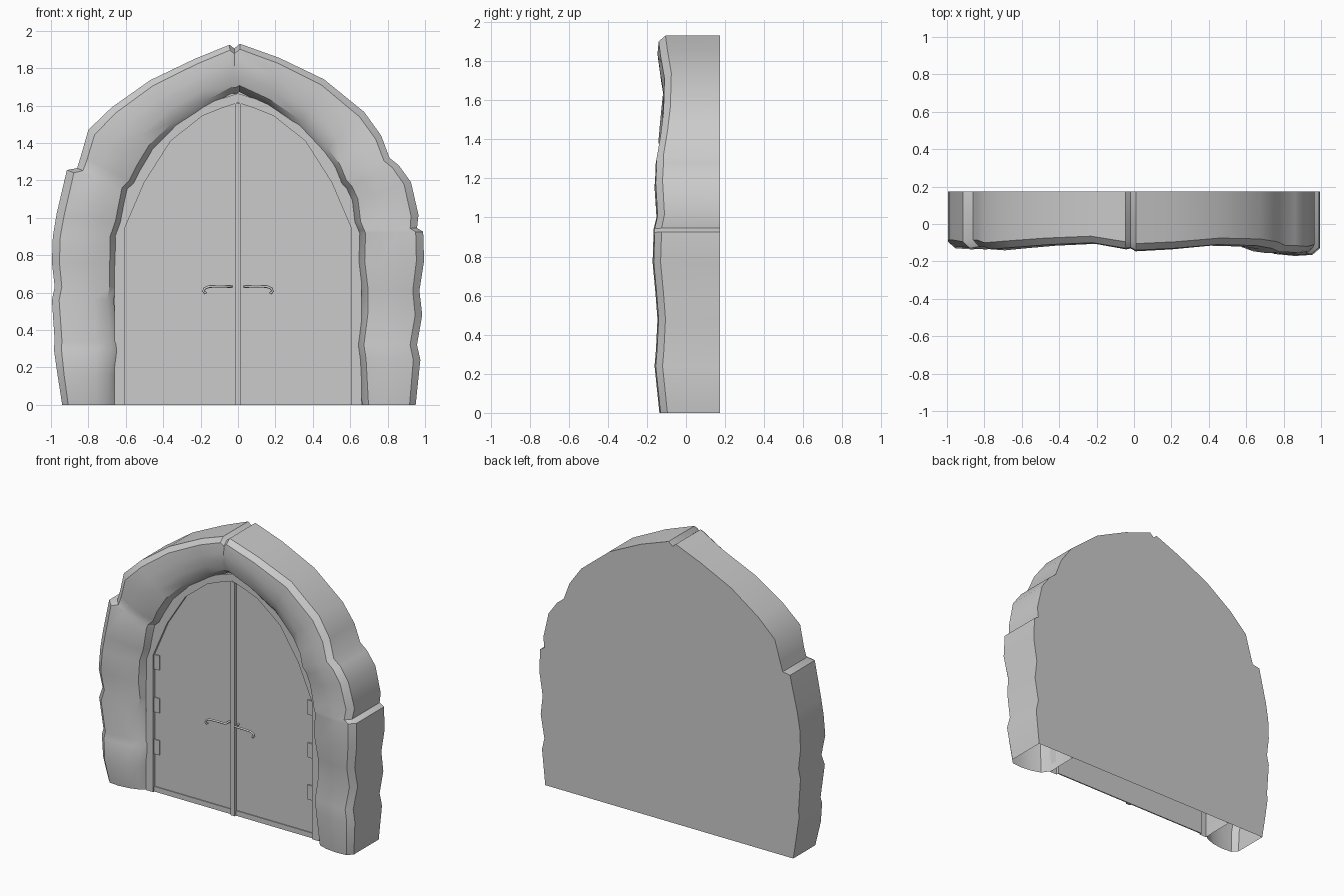
import bpy, bmesh, math
from mathutils import Vector, geometry

if "Cube" in bpy.data.objects:
    bpy.data.objects.remove(bpy.data.objects["Cube"])


def finish(name, bm, smooth=False):
    bmesh.ops.recalc_face_normals(bm, faces=bm.faces)
    me = bpy.data.meshes.new(name)
    bm.to_mesh(me)
    bm.free()
    ob = bpy.data.objects.new(name, me)
    bpy.context.collection.objects.link(ob)
    if smooth:
        bpy.ops.object.select_all(action='DESELECT')
        ob.select_set(True)
        bpy.context.view_layer.objects.active = ob
        bpy.ops.object.shade_smooth_by_angle(angle=math.radians(32))
    return ob


def loft(name, rows, smooth=False, cap_first=False):
    """Skin quads between successive rows of points."""
    bm = bmesh.new()
    vs = [[bm.verts.new(p) for p in r] for r in rows]
    for a, b in zip(vs, vs[1:]):
        for i in range(len(a) - 1):
            bm.faces.new((a[i], a[i + 1], b[i + 1], b[i]))
    if cap_first:
        bm.faces.new(vs[0])
    return finish(name, bm, smooth)


def box(name, x0, x1, y0, y1, z0, z1):
    bm = bmesh.new()
    bmesh.ops.create_cube(bm, size=1)
    for v in bm.verts:
        v.co = ((x0 + x1) / 2 + v.co.x * (x1 - x0),
                (y0 + y1) / 2 + v.co.y * (y1 - y0),
                (z0 + z1) / 2 + v.co.z * (z1 - z0))
    return finish(name, bm)


def mirrored(half):
    """Right half (bottom to peak) -> full arch, left to right."""
    return [(-x, z) for x, z in half] + [p for p in half[-2::-1]]


def at(pts, y):
    return [(x, y, z) for x, z in pts]


# Stone arch: outer outline x, z and front depth y, left foot to right foot
outer = [
    (-.94, 0, -.10), (-.965, .16, -.125), (-.985, .30, -.11), (-.98, .34, -.10),
    (-.995, .56, -.125), (-.98, .63, -.11), (-.995, .76, -.13), (-.99, .90, -.12),
    (-.97, 1.02, -.12), (-.915, 1.255, -.13), (-.86, 1.265, -.12), (-.84, 1.33, -.12),
    (-.80, 1.47, -.135), (-.675, 1.59, -.125), (-.47, 1.735, -.11), (-.23, 1.85, -.10),
    (-.045, 1.925, -.13), (-.02, 1.905, -.125), (.01, 1.93, -.14), (.22, 1.855, -.13),
    (.46, 1.74, -.11), (.675, 1.565, -.115), (.765, 1.44, -.13), (.81, 1.32, -.15),
    (.86, 1.28, -.15), (.925, 1.19, -.155), (.965, 1.015, -.145), (.957, .945, -.16),
    (.99, .925, -.16), (.995, .77, -.165), (.97, .61, -.15), (.985, .48, -.14),
    (.957, .32, -.148), (.975, .24, -.155), (.95, 0, -.13)]
lip = mirrored([(.695, -.1), (.68, .35), (.695, .61), (.675, .93), (.625, 1.14),
                (.51, 1.33), (.385, 1.5), (.2, 1.61), (0, 1.71)])


def inner_point(x, z):
    c = Vector((0, min(z, .9)))
    for a, b in zip(lip, lip[1:]):
        hit = geometry.intersect_line_line_2d(c, Vector((x, z)), Vector(a), Vector(b))
        if hit:
            return hit, (hit - c).normalized()


rows = [[] for _ in range(8)]
for i, (x, z, y) in enumerate(outer):
    o = Vector((x, z))
    n, d = inner_point(x, z)
    n = n + d * .008 * math.sin(i * 2.1)
    deep = n - d * .035
    section = [(o, .175), (o, y + .035), (o.lerp(n, .13), y),
               (o.lerp(n, .42), y - .006), (o.lerp(n, .75), y + .004),
               (n, y + .025), (deep, -.05), (deep, .174)]
    for row, (p, py) in zip(rows, section):
        row.append((p.x, py, p.y))
loft("stone_arch", rows, smooth=True, cap_first=True)

# Door frame: stepped strip following the pointed arch
frame_out = mirrored([(.66, 0), (.66, .935), (.605, 1.16), (.47, 1.36),
                      (.33, 1.51), (.125, 1.625), (0, 1.665)])
frame_in = mirrored([(.605, 0), (.605, .945), (.50, 1.19), (.36, 1.41),
                     (.19, 1.545), (.09, 1.585), (0, 1.615)])
loft("door_frame", [at(frame_out, .0), at(frame_out, -.06),
                    at(frame_in, -.06), at(frame_in, -.04)])

# Two door leaves
half = [p for p in frame_in if p[0] >= 0]
for side, s in (("left", -1), ("right", 1)):
    bm = bmesh.new()
    bm.faces.new([bm.verts.new((s * x, -.042, z)) for x, z in half + [(0, 0)]])
    bm.normal_update()
    if bm.faces[:][0].normal.y > 0:
        bmesh.ops.reverse_faces(bm, faces=bm.faces[:])
    me = bpy.data.meshes.new(side + "_door_leaf")
    bm.to_mesh(me)
    bm.free()
    bpy.context.collection.objects.link(bpy.data.objects.new(side + "_door_leaf", me))

    # Hinges
    for k, z in enumerate((.26, .55, .845)):
        a, b = sorted((s * .565, s * .61))
        box(f"{side}_hinge_{k + 1}", a, b, -.05, -.04, z, z + .1)

    # Lever handle with curled tip
    path = [(.035, -.04, .632), (.037, -.085, .632), (.10, -.088, .634), (.155, -.088, .632),
            (.178, -.088, .622), (.185, -.088, .607), (.178, -.088, .597), (.170, -.088, .603)]
    cu = bpy.data.curves.new(side + "_handle", 'CURVE')
    cu.dimensions = '3D'
    cu.bevel_depth = .007
    cu.bevel_resolution = 2
    cu.use_fill_caps = True
    sp = cu.splines.new('POLY')
    sp.points.add(len(path) - 1)
    for pt, (x, y, z) in zip(sp.points, path):
        pt.co = (s * x, y, z, 1)
    bpy.context.collection.objects.link(bpy.data.objects.new(side + "_handle", cu))

# Centre cover strip and threshold
box("centre_strip", -.017, .017, -.06, -.04, 0, 1.61)
box("threshold", -.605, .605, -.048, -.04, 0, .035)
